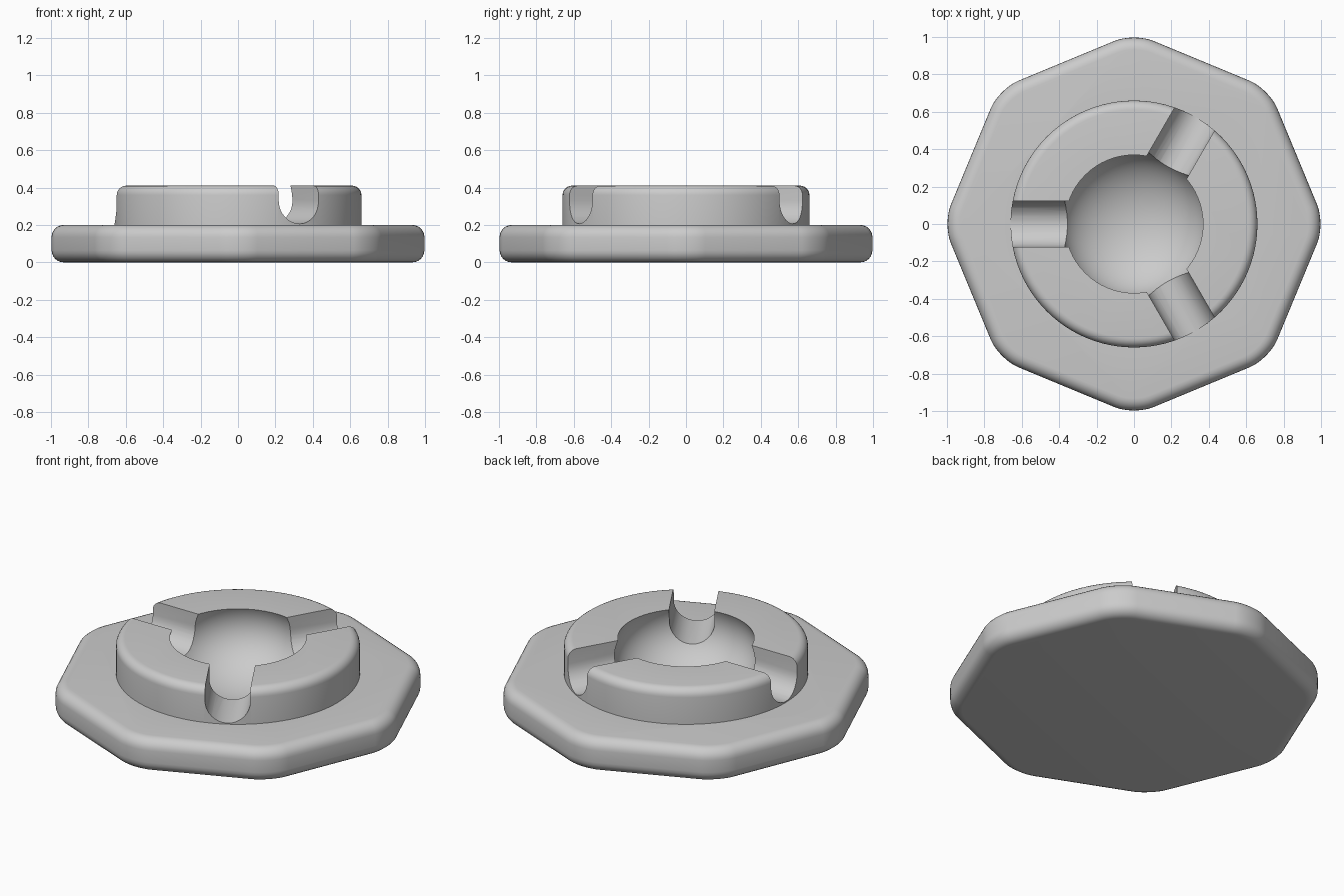
import bpy, bmesh, math
from mathutils import Matrix, Vector

if "Cube" in bpy.data.objects:
    bpy.data.objects.remove(bpy.data.objects["Cube"], do_unlink=True)

grey = bpy.data.materials.new("light_grey")
grey.use_nodes = True
colour = (0.6, 0.6, 0.6, 1)
grey.diffuse_color = colour
grey.node_tree.nodes["Principled BSDF"].inputs["Base Color"].default_value = colour


def finish(bm, name):
    bmesh.ops.recalc_face_normals(bm, faces=bm.faces)
    mesh = bpy.data.meshes.new(name)
    bm.to_mesh(mesh)
    bm.free()
    obj = bpy.data.objects.new(name, mesh)
    mesh.materials.append(grey)
    bpy.context.collection.objects.link(obj)
    return obj


def cylinder(bm, sides, radius, low, high):
    bmesh.ops.create_cone(bm, cap_ends=True, segments=sides, radius1=radius, radius2=radius,
                          depth=high - low, matrix=Matrix.Translation((0, 0, (low + high) / 2)))


def rim(bm, z):
    return [e for e in bm.edges if all(abs(v.co.z - z) < 1e-4 for v in e.verts)]


def round_edges(bm, edges, size, steps):
    bmesh.ops.bevel(bm, geom=edges, offset=size, segments=steps, profile=0.5, affect='EDGES')


def combine(target, other, operation):
    mod = target.modifiers.new(operation.title(), 'BOOLEAN')
    mod.operation, mod.solver, mod.object = operation, 'EXACT', other
    bpy.context.view_layer.objects.active = target
    bpy.ops.object.modifier_apply(modifier=mod.name)
    bpy.data.objects.remove(other, do_unlink=True)


# Octagonal plate with rounded corners and softened rims
bm = bmesh.new()
cylinder(bm, 8, 1.022, 0, 0.2)
bmesh.ops.rotate(bm, verts=bm.verts, cent=(0, 0, 0), matrix=Matrix.Rotation(0, 3, 'Z'))
upright = [e for e in bm.edges if abs(e.verts[0].co.z - e.verts[1].co.z) > 0.1]
round_edges(bm, upright, 0.112, 8)
round_edges(bm, rim(bm, 0) + rim(bm, 0.2), 0.065, 6)
body = finish(bm, "octagonal_socket_plate")

# Raised round collar
bm = bmesh.new()
cylinder(bm, 96, 0.66, 0.1, 0.41)
round_edges(bm, rim(bm, 0.41), 0.05, 6)
combine(body, finish(bm, "collar"), 'UNION')

# Bowl hollow, slightly undercut at the rim
bm = bmesh.new()
bmesh.ops.create_uvsphere(bm, u_segments=64, v_segments=40, radius=1)
bmesh.ops.scale(bm, verts=bm.verts, vec=(0.39, 0.39, 0.28))
bmesh.ops.translate(bm, verts=bm.verts, vec=(0, 0, 0.32))
combine(body, finish(bm, "bowl_cutter"), 'DIFFERENCE')

# Three round-bottomed slots through the collar
width, floor = 0.123, 0.206
for angle in (60, 180, 300):
    bm = bmesh.new()
    arc = [math.pi + math.pi * i / 16 for i in range(17)]
    section = [(width * math.cos(a), floor + width + width * math.sin(a)) for a in arc]
    section += [(width, 0.6), (-width, 0.6)]
    face = bm.faces.new([bm.verts.new((0.2, y, z)) for y, z in section])
    ext = bmesh.ops.extrude_face_region(bm, geom=[face])
    bmesh.ops.translate(bm, vec=Vector((0.6, 0, 0)),
                        verts=[g for g in ext["geom"] if isinstance(g, bmesh.types.BMVert)])
    bmesh.ops.rotate(bm, verts=bm.verts, cent=(0, 0, 0),
                     matrix=Matrix.Rotation(math.radians(angle), 3, 'Z'))
    combine(body, finish(bm, "slot_cutter"), 'DIFFERENCE')

# Smooth shading with crisp cut edges
bpy.ops.object.select_all(action='DESELECT')
body.select_set(True)
bpy.context.view_layer.objects.active = body
bpy.ops.object.shade_smooth_by_angle(angle=math.radians(30))
